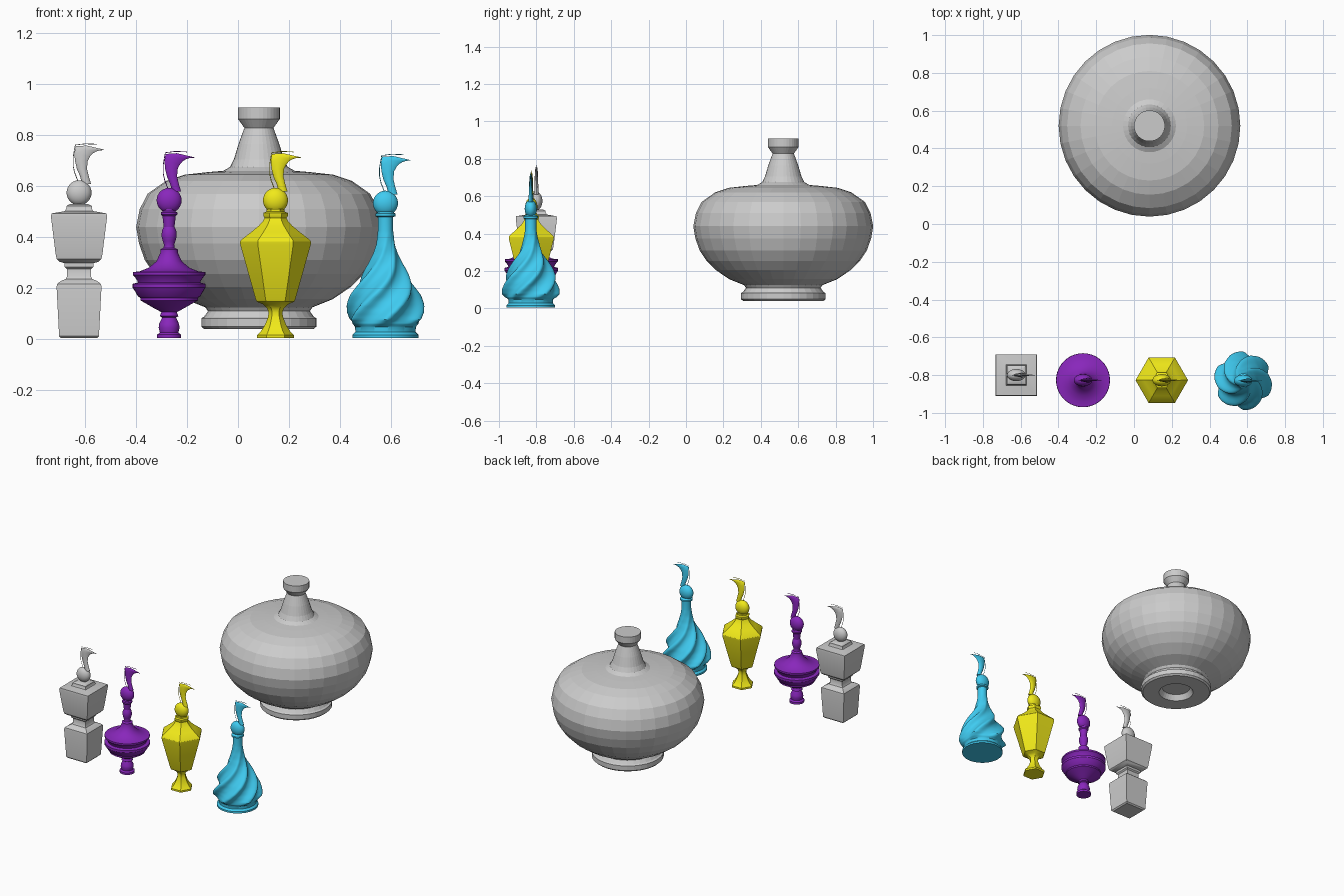
import bpy, bmesh, math
from math import sin, cos, pi, radians


def material(name, rgb):
    m = bpy.data.materials.new(name)
    m.diffuse_color = (*rgb, 1)
    return m


def finish(name, bm, loc, mat=None, smooth=None):
    bmesh.ops.recalc_face_normals(bm, faces=bm.faces)
    me = bpy.data.meshes.new(name)
    bm.to_mesh(me)
    bm.free()
    ob = bpy.data.objects.new(name, me)
    ob.location = loc
    bpy.context.collection.objects.link(ob)
    if mat:
        me.materials.append(mat)
    if smooth:
        bpy.ops.object.select_all(action='DESELECT')
        ob.select_set(True)
        bpy.context.view_layer.objects.active = ob
        bpy.ops.object.shade_smooth_by_angle(angle=radians(smooth))
    return ob


def skin(bm, rings):
    # bridge successive rings and cap both ends
    rows = [[bm.verts.new(p) for p in r] for r in rings]
    n = len(rows[0])
    for a, b in zip(rows, rows[1:]):
        for i in range(n):
            j = (i + 1) % n
            bm.faces.new((a[i], a[j], b[j], b[i]))
    bm.faces.new(rows[0][::-1])
    bm.faces.new(rows[-1])


def turned(name, profile, n, loc, mat=None, smooth=None, phase=0.0, scale=1.0):
    bm = bmesh.new()
    ang = [2 * pi * i / n + phase for i in range(n)]
    skin(bm, [[(scale * r * cos(a), scale * r * sin(a), z) for a in ang] for r, z in profile])
    return finish(name, bm, loc, mat, smooth)


def twisted(name, profile, n, loc, mat, lobes=6, rate=7.0, sub=4):
    # profile rows: radius, height, lobe depth
    rows = []
    for p, q in zip(profile, profile[1:]):
        k = sub if p[2] or q[2] else 1
        rows += [[u + (v - u) * s / k for u, v in zip(p, q)] for s in range(k)]
    rows.append(profile[-1])
    bm = bmesh.new()
    rings = []
    for r, z, d in rows:
        ring = []
        for i in range(n):
            a = 2 * pi * i / n
            w = lobes * (a - radians(41) - rate * (z - 0.1))
            rr = r * (1 + d * cos(w + 0.45 * sin(w)))
            ring.append((rr * cos(a), rr * sin(a), z))
        rings.append(ring)
    skin(bm, rings)
    return finish(name, bm, loc, mat, 40)


def stopper(label, x, y, z, mat):
    # flattened ball
    bm = bmesh.new()
    bmesh.ops.create_uvsphere(bm, u_segments=24, v_segments=14, radius=0.049)
    for v in bm.verts:
        v.co.y *= 0.66
    finish(label + "_stopper_ball", bm, (x, y, z), mat, 60)
    # curved plume: outer point, inner point, half thickness
    pairs = [(.012, .035, .047, .035, .012), (.004, .065, .038, .065, .011),
             (-.008, .092, .031, .095, .010), (-.016, .125, .034, .125, .009),
             (-.018, .155, .043, .142, .008), (-.014, .182, .054, .154, .007),
             (.030, .185, .066, .161, .005), (.064, .177, .080, .166, .003),
             (.098, .169, .099, .167, .001)]
    bm = bmesh.new()
    rings = []
    for ax, az, bx, bz, t in pairs:
        ring = []
        for i in range(8):
            c, s = cos(pi * i / 4), sin(pi * i / 4)
            ring.append(((ax + bx) / 2 + (bx - ax) / 2 * c, t * s,
                         (az + bz) / 2 + (bz - az) / 2 * c))
        rings.append(ring)
    skin(bm, rings)
    finish(label + "_stopper_plume", bm, (x, y, z), mat, 45)
    # fine wire following the plume
    cu = bpy.data.curves.new(label + "_stopper_wire", 'CURVE')
    cu.dimensions = '3D'
    cu.bevel_depth = 0.0015
    cu.bevel_resolution = 0
    pts = [(-.004, .045), (-.017, .078), (-.023, .105), (-.023, .14), (-.015, .187),
           (.025, .192), (.070, .190)]
    sp = cu.splines.new('POLY')
    sp.points.add(len(pts) - 1)
    for p, (px, pz) in zip(sp.points, pts):
        p.co = (px, 0, pz, 1)
    ob = bpy.data.objects.new(label + "_stopper_wire", cu)
    ob.location = (x, y, z)
    bpy.context.collection.objects.link(ob)
    if mat:
        cu.materials.append(mat)


purple = material("purple", (0.25, 0.02, 0.5))
yellow = material("yellow", (0.88, 0.82, 0.01))
cyan = material("cyan", (0.05, 0.6, 0.88))

# large round vase, recessed underneath
turned("large_vase", [
    (.09, .075), (.11, .04), (.215, .04), (.226, .05), (.226, .082), (.215, .088),
    (.20, .11), (.21, .125), (.29, .157), (.36, .205), (.41, .255), (.447, .31),
    (.47, .375), (.481, .44), (.467, .51), (.436, .57), (.365, .62), (.29, .645),
    (.20, .655), (.14, .66), (.113, .675), (.098, .705), (.08, .765), (.06, .82),
    (.057, .828), (.082, .863), (.082, .908)], 32, (.082, .52, 0))

# square grey bottle
turned("square_bottle", [
    (.07, .004), (.078, .012), (.088, .205), (.086, .216), (.072, .228), (.052, .236),
    (.047, .245), (.047, .275), (.056, .283), (.056, .298), (.075, .303), (.088, .315),
    (.092, .335), (.110, .480), (.108, .493), (.055, .502), (.050, .512), (.050, .522),
    (.035, .53)], 4, (-.623, -.80, 0), None, 30, pi / 4, math.sqrt(2))
stopper("square_bottle", -.623, -.80, .574, None)

# round purple bottle with tiered rims
turned("tiered_bottle", [
    (.047, .004), (.047, .018), (.036, .026), (.041, .045), (.039, .06), (.027, .085),
    (.036, .09), (.034, .097), (.03, .106), (.06, .122), (.105, .148), (.113, .152),
    (.113, .162), (.122, .168), (.138, .195), (.143, .202), (.143, .217), (.122, .222),
    (.125, .23), (.137, .247), (.142, .252), (.142, .263), (.115, .266), (.08, .28),
    (.05, .305), (.034, .34), (.034, .352), (.022, .358), (.02, .37), (.025, .385),
    (.03, .405), (.028, .425), (.021, .44), (.024, .465), (.026, .482), (.032, .488),
    (.032, .497), (.024, .502), (.024, .51)], 40, (-.27, -.827, 0), purple, 30)
stopper("tiered_bottle", -.27, -.827, .544, purple)

# hexagonal yellow bottle
turned("hexagonal_bottle", [
    (.072, .004), (.072, .016), (.058, .03), (.042, .055), (.03, .085), (.027, .105),
    (.032, .12), (.05, .137), (.073, .147), (.078, .157), (.138, .37), (.139, .382),
    (.134, .39), (.095, .42), (.065, .445), (.05, .462), (.043, .475), (.048, .483),
    (.048, .495), (.036, .5), (.036, .51)], 6, (.147, -.827, 0), yellow, 30)
stopper("hexagonal_bottle", .147, -.827, .544, yellow)

# twisted cyan bottle
twisted("twisted_bottle", [
    (.130, .004, 0), (.130, .016, 0), (.118, .028, 0), (.119, .048, 0), (.132, .06, .04),
    (.141, .078, .10), (.141, .105, .11), (.136, .135, .12), (.124, .175, .13),
    (.105, .215, .13), (.084, .255, .12), (.063, .295, .09), (.047, .335, .06),
    (.036, .38, .03), (.030, .425, 0), (.030, .47, 0), (.030, .478, 0), (.039, .482, 0),
    (.039, .492, 0), (.028, .5, 0)], 96, (.578, -.83, 0), cyan)
stopper("twisted_bottle", .578, -.83, .533, cyan)
